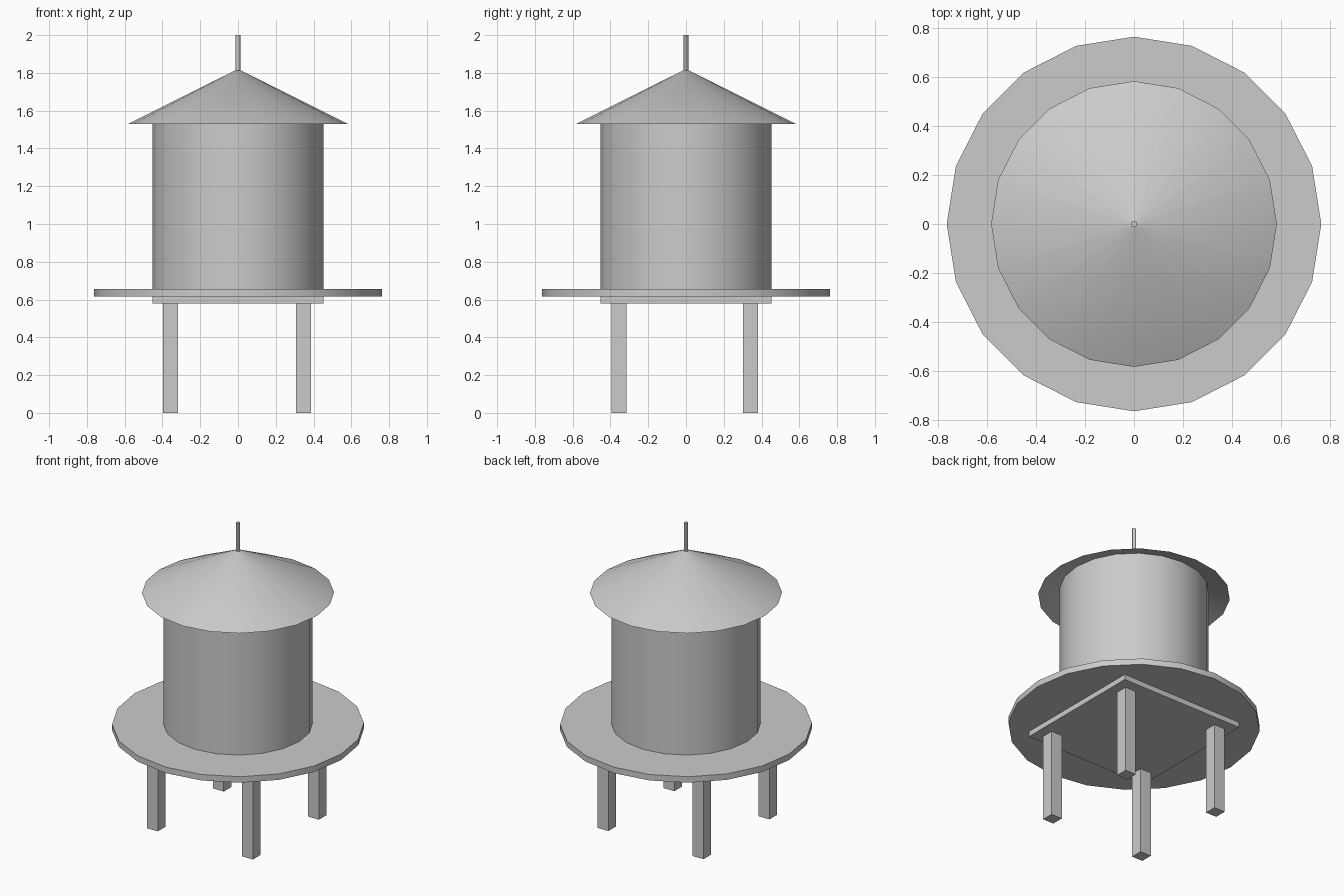
import bpy
import bmesh
import math

if "Cube" in bpy.data.objects:
    bpy.data.objects.remove(bpy.data.objects["Cube"])


def lathe(name, profile, sides):
    """Spin (radius, z) points around z; vertices start on the +x axis."""
    bm = bmesh.new()
    rings = []
    for r, z in profile:
        if r == 0:
            rings.append([bm.verts.new((0, 0, z))] * sides)
        else:
            rings.append([bm.verts.new((r * math.cos(2 * math.pi * i / sides),
                                        r * math.sin(2 * math.pi * i / sides), z))
                          for i in range(sides)])
    for a, b in zip(rings, rings[1:]):
        for i in range(sides):
            j = (i + 1) % sides
            quad = list(dict.fromkeys((a[i], a[j], b[j], b[i])))
            bm.faces.new(quad)
    mesh = bpy.data.meshes.new(name)
    bm.to_mesh(mesh)
    bm.free()
    obj = bpy.data.objects.new(name, mesh)
    bpy.context.collection.objects.link(obj)
    bpy.ops.object.select_all(action='DESELECT')
    obj.select_set(True)
    bpy.context.view_layer.objects.active = obj
    bpy.ops.object.shade_smooth_by_angle(angle=math.radians(30))
    return obj


def box(name, center, size):
    bpy.ops.mesh.primitive_cube_add(size=1, location=center)
    obj = bpy.context.object
    obj.name = name
    obj.scale = size
    bpy.ops.object.transform_apply(location=False, rotation=False, scale=True)
    return obj


# Four square legs and the square plate they carry
for fb, y in (("front", -0.355), ("back", 0.342)):
    for lr, x in (("left", -0.357), ("right", 0.347)):
        box(f"{fb}_{lr}_leg", (x, y, 0.295), (0.08, 0.08, 0.59))
box("base_plate", (0, 0, 0.599), (0.905, 0.905, 0.038))

# Round walkway deck
lathe("deck", [(0, 0.615), (0.763, 0.615), (0.763, 0.655), (0, 0.655)], 20)

# Tank body, reaching slightly up inside the roof
lathe("tank", [(0, 0.65), (0.452, 0.65), (0.452, 1.575), (0, 1.575)], 20)

# Overhanging conical roof, a thin shell open underneath
lathe("roof", [(0.45, 1.572), (0.582, 1.53), (0.018, 1.812), (0, 1.812)], 20)

# Spike on top
lathe("finial", [(0, 1.80), (0.013, 1.80), (0.013, 2.0), (0, 2.0)], 12)
